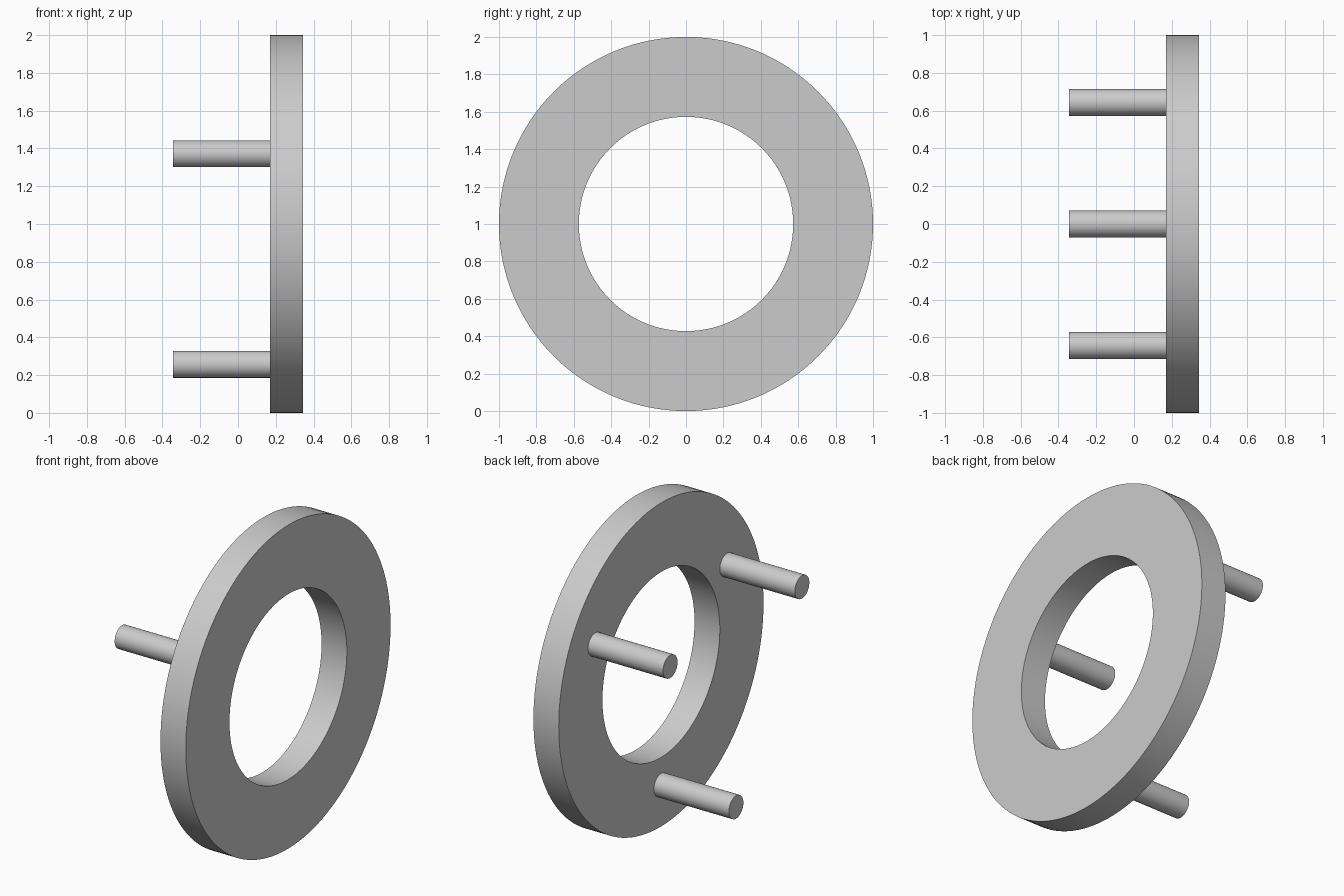
import bpy
import bmesh
import math
from mathutils import Matrix, Vector

cube = bpy.data.objects.get("Cube")
if cube:
    bpy.data.objects.remove(cube, do_unlink=True)

CENTRE = Vector((0, 0, 1))
RING_BACK, RING_FRONT = 0.17, 0.343
OUTER, INNER = 1.0, 0.573
PEG_RADIUS, PEG_CIRCLE, PEG_END = 0.071, 0.743, -0.343

grey = bpy.data.materials.new("plain grey")
grey.use_nodes = True
colour = (0.6, 0.6, 0.6, 1)
grey.diffuse_color = colour
grey.node_tree.nodes["Principled BSDF"].inputs["Base Color"].default_value = colour


def finish(name, bm):
    """Turn a bmesh into a smooth-shaded object with crisp edges."""
    bmesh.ops.recalc_face_normals(bm, faces=bm.faces)
    mesh = bpy.data.meshes.new(name)
    bm.to_mesh(mesh)
    bm.free()
    mesh.materials.append(grey)
    obj = bpy.data.objects.new(name, mesh)
    bpy.context.collection.objects.link(obj)
    bpy.ops.object.select_all(action="DESELECT")
    obj.select_set(True)
    bpy.context.view_layer.objects.active = obj
    bpy.ops.object.shade_smooth_by_angle(angle=math.radians(30))
    return obj


# Flat ring: rectangular profile spun around the x axis
bm = bmesh.new()
corners = [(RING_BACK, INNER), (RING_FRONT, INNER), (RING_FRONT, OUTER), (RING_BACK, OUTER)]
verts = [bm.verts.new(CENTRE + Vector((x, 0, r))) for x, r in corners]
edges = [bm.edges.new((verts[i], verts[(i + 1) % 4])) for i in range(4)]
bmesh.ops.spin(bm, geom=verts + edges, cent=CENTRE, axis=(1, 0, 0),
               angle=math.tau, steps=128, use_merge=True)
bmesh.ops.remove_doubles(bm, verts=bm.verts, dist=0.0001)
finish("ring", bm)

# Three pegs evenly spaced around the ring, the first at the bottom
for i, name in enumerate(("bottom_peg", "back_peg", "front_peg")):
    angle = math.tau * i / 3
    offset = Vector((0, math.sin(angle), -math.cos(angle))) * PEG_CIRCLE
    middle = CENTRE + offset + Vector(((PEG_END + RING_BACK) / 2, 0, 0))
    bm = bmesh.new()
    bmesh.ops.create_cone(bm, cap_ends=True, segments=48, radius1=PEG_RADIUS,
                          radius2=PEG_RADIUS, depth=RING_BACK - PEG_END,
                          matrix=Matrix.Translation(middle) @ Matrix.Rotation(math.pi / 2, 4, "Y"))
    finish(name, bm)
